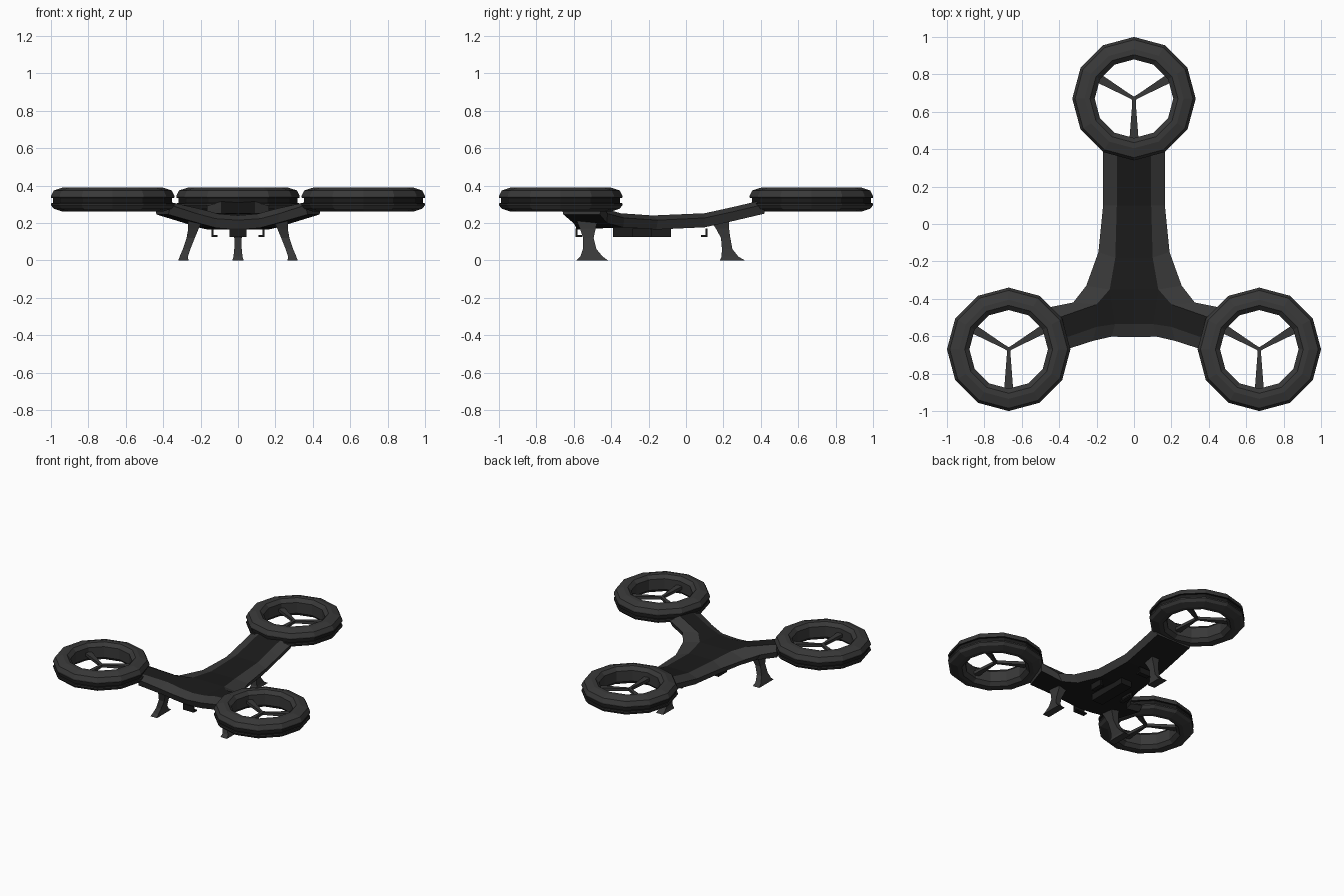
import bpy
from math import sin, cos, pi, radians

if "Cube" in bpy.data.objects:
    bpy.data.objects.remove(bpy.data.objects["Cube"])


def material(name, v):
    m = bpy.data.materials.new(name)
    m.diffuse_color = (v, v, v, 1)
    m.use_nodes = True
    m.node_tree.nodes["Principled BSDF"].inputs["Base Color"].default_value = m.diffuse_color
    return m


GREY = material("grey_shell", 0.04)
DARK = material("dark_panel", 0.011)


def make(name, verts, faces, dark=()):
    me = bpy.data.meshes.new(name)
    me.from_pydata(verts, [], faces)
    me.materials.append(GREY)
    me.materials.append(DARK)
    for i in dark:
        me.polygons[i].material_index = 1
    ob = bpy.data.objects.new(name, me)
    bpy.context.collection.objects.link(ob)
    # consistent outward normals
    import bmesh
    bm = bmesh.new()
    bm.from_mesh(me)
    bmesh.ops.recalc_face_normals(bm, faces=bm.faces)
    bm.to_mesh(me)
    bm.free()
    return ob


def mirror(ob):
    m = ob.modifiers.new("mirror", 'MIRROR')
    m.use_axis[0] = True
    m.merge_threshold = 0.0005


def loft(name, rows):
    # stack of rectangles: z, x centre, half x, y centre, half y
    verts, faces = [], []
    for z, x, hx, y, hy in rows:
        verts += [(x - hx, y - hy, z), (x + hx, y - hy, z),
                  (x + hx, y + hy, z), (x - hx, y + hy, z)]
    for i in range(len(rows) - 1):
        for j in range(4):
            k = (j + 1) % 4
            faces.append((4 * i + j, 4 * i + k, 4 * i + 4 + k, 4 * i + 4 + j))
    n = len(verts)
    faces += [(3, 2, 1, 0), (n - 4, n - 3, n - 2, n - 1)]
    return make(name, verts, faces)


def box(name, x0, x1, y0, y1, z0, z1):
    ob = loft(name, [(z, (x0 + x1) / 2, (x1 - x0) / 2, (y0 + y1) / 2, (y1 - y0) / 2)
                     for z in (z0, z1)])
    for p in ob.data.polygons:
        p.material_index = 1
    return ob


# Body: half outline (outer x, y, top edge x, y, lift), mirrored
outline = [(.165, .42, .09, .42, .085), (.165, .25, .09, .25, .045),
           (.165, .1, .092, .1, .012), (.19, -.15, .1, -.18, 0),
           (.255, -.33, .13, -.35, .012), (.325, -.42, .2, -.43, .035),
           (.45, -.445, .4, -.5, .08), (.36, -.67, .4, -.62, .08),
           (.22, -.625, .2, -.55, .035), (.12, -.602, .1, -.535, .008),
           (0, -.605, 0, -.535, 0)]
N = len(outline)
top = [(ix, iy, .24 + l) for ox, oy, ix, iy, l in outline]
rim = [(ox, oy, .215 + l) for ox, oy, ix, iy, l in outline]
low = [(ox * .7 + ix * .3, oy * .7 + iy * .3, .165 + l) for ox, oy, ix, iy, l in outline]
verts = top + rim + low
verts += [(0, p[1], p[2]) for p in top[:5]] + [(0, p[1], p[2]) for p in low[:5]]
faces = []
for base, c in ((0, 3 * N), (2 * N, 3 * N + 5)):
    b = base
    for i in range(4):
        faces.append((c + i, c + i + 1, b + i + 1, b + i))
    faces += [(c + 4, b + 10, b + 9, b + 4), (b + 4, b + 9, b + 8, b + 5),
              (b + 5, b + 8, b + 7, b + 6)]
panels = range(len(faces))
for a in (0, N):
    for i in range(N - 1):
        faces.append((a + i, a + i + 1, a + N + i + 1, a + N + i))
faces.append((0, N, 2 * N, 3 * N + 5, 3 * N))
mirror(make("body", verts, faces, panels))

# Rotor ducts with a dark groove, and three-bladed supports
profile = [(.21, .285), (.21, .365), (.235, .39), (.265, .39), (.315, .374),
           (.33, .345), (.33, .335), (.318, .333), (.318, .307), (.33, .305),
           (.33, .295), (.315, .276), (.265, .26), (.235, .26)]
SIDES, P = 12, len(profile)
for label, cx, cy in (("rear", 0, .67), ("left", -.67, -.67), ("right", .67, -.67)):
    verts, faces, dark = [], [], []
    for s in range(SIDES):
        a = 2 * pi * s / SIDES
        verts += [(cx + r * cos(a), cy + r * sin(a), z) for r, z in profile]
        t = (s + 1) % SIDES
        for j in range(P):
            k = (j + 1) % P
            if 6 <= j <= 8:
                dark.append(len(faces))
            faces.append((s * P + j, t * P + j, t * P + k, s * P + k))
    make(label + "_duct", verts, faces, dark)

    verts, faces = [], []
    for deg in (-90, 30, 150):
        a = radians(deg)
        n = len(verts)
        for r, w, h in ((0, .01, .01), (.03, .01, .01), (.215, .024, .012)):
            for sw, sh in ((-1, -1), (1, -1), (1, 1), (-1, 1)):
                verts.append((cx + r * cos(a) - sw * w * sin(a),
                              cy + r * sin(a) + sw * w * cos(a), .32 + sh * h))
        for i in (0, 4):
            for j in range(4):
                k = (j + 1) % 4
                faces.append((n + i + j, n + i + k, n + i + 4 + k, n + i + 4 + j))
        faces += [(n + 3, n + 2, n + 1, n), (n + 8, n + 9, n + 10, n + 11)]
    make(label + "_rotor", verts, faces)

# Landing legs
mirror(loft("front_leg", [
    (.225, .225, .042, -.53, .06), (.17, .238, .028, -.525, .042),
    (.12, .253, .022, -.522, .028), (.06, .275, .02, -.515, .036),
    (.02, .29, .022, -.505, .06), (0, .292, .027, -.502, .085)]))
loft("rear_leg", [
    (.215, 0, .035, .18, .05), (.17, 0, .025, .195, .035), (.12, 0, .02, .212, .025),
    (.06, 0, .02, .22, .028), (.02, 0, .024, .235, .045), (0, 0, .03, .248, .067)])

# Battery pack and hooked clamps under the body
box("battery_pack", -.045, .045, -.39, -.08, .125, .175)
for name, x0, x1, y0, y1, lip in (("front_clamp", -.045, .045, -.59, -.58, (0, 0, 0, .025)),
                                  ("rear_clamp", -.045, .045, .105, .115, (0, 0, -.025, 0))):
    box(name, x0, x1, y0, y1, .125, .17)
    box(name + "_lip", x0 + lip[0], x1 + lip[1], y0 + lip[2], y1 + lip[3], .125, .135)
mirror(box("side_clamp", .132, .142, -.285, -.185, .125, .17))
mirror(box("side_clamp_lip", .11, .142, -.285, -.185, .125, .135))
